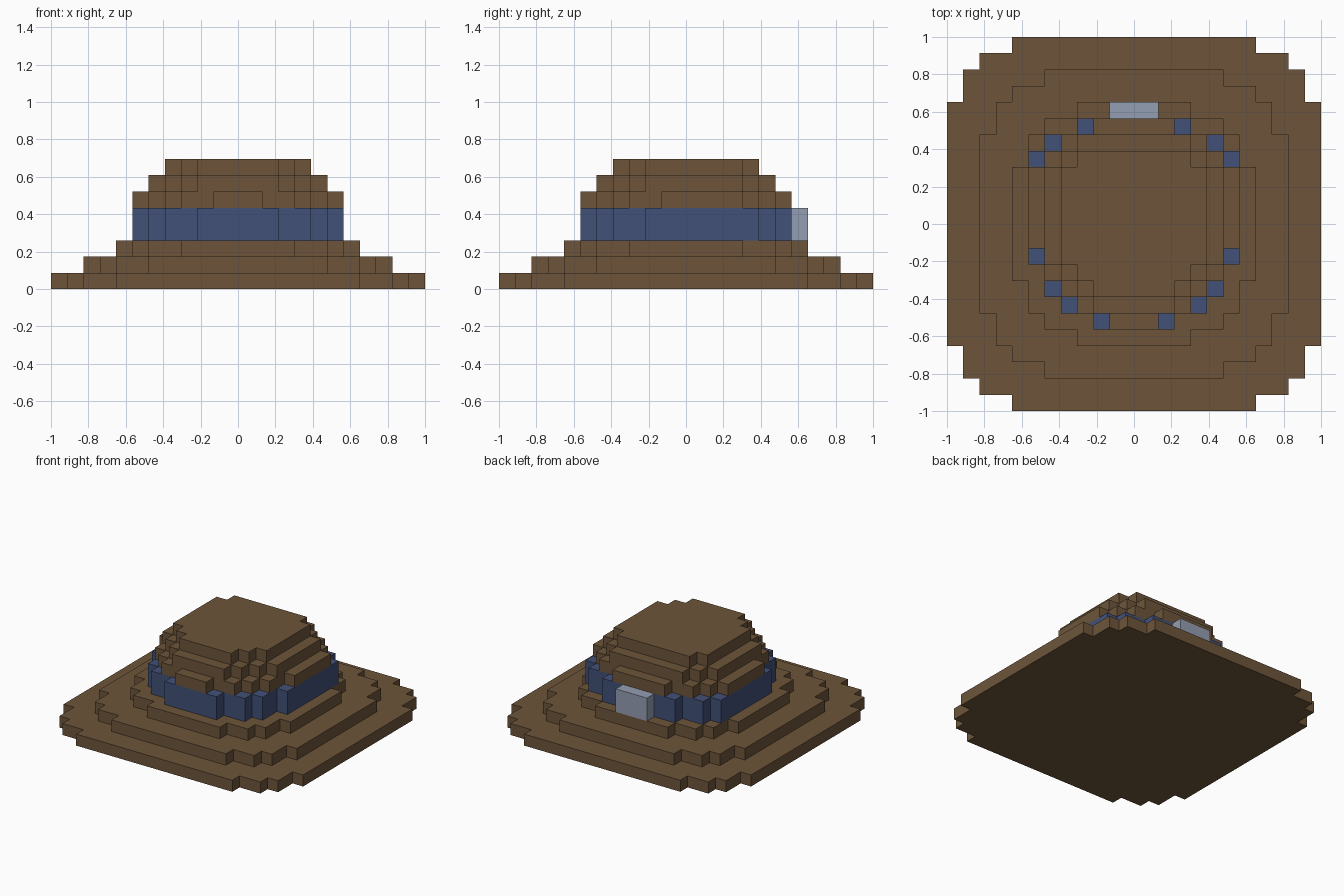
import bpy
import bmesh

if "Cube" in bpy.data.objects:
    bpy.data.objects.remove(bpy.data.objects["Cube"], do_unlink=True)

UNIT = 2 / 23  # size of one block


def make_material(name, color):
    mat = bpy.data.materials.new(name)
    mat.use_nodes = True
    mat.diffuse_color = (*color, 1)
    mat.node_tree.nodes["Principled BSDF"].inputs["Base Color"].default_value = (*color, 1)
    return mat


brown = make_material("brown felt", (0.153, 0.091, 0.042))
blue = make_material("blue ribbon", (0.054, 0.082, 0.188))
silver = make_material("pale grey buckle", (0.296, 0.342, 0.445))


def stepped_side(steps):
    """Corners of a staircase edge, from (depth, half width) steps, outermost first."""
    points = []
    for i, (depth, half) in enumerate(steps):
        points.append((half, depth))
        if i + 1 < len(steps):
            points.append((half, steps[i + 1][0]))
    return points


def layer(name, mat, bottom, height, front, back=None):
    """Extrude a stepped outline, mirrored in x, upward by whole blocks."""
    right = [(x, -y) for x, y in stepped_side(front)]
    right += reversed(stepped_side(back or front))
    outline = right + [(-x, y) for x, y in reversed(right)]
    bm = bmesh.new()
    base = bm.faces.new([bm.verts.new((x * UNIT, y * UNIT, bottom * UNIT)) for x, y in outline])
    top = bmesh.ops.extrude_face_region(bm, geom=[base])["geom"]
    verts = [v for v in top if isinstance(v, bmesh.types.BMVert)]
    bmesh.ops.translate(bm, verts=verts, vec=(0, 0, height * UNIT))
    # the starting face must remain as the underside
    if not any(all(abs(v.co.z - bottom * UNIT) < 1e-5 for v in f.verts) for f in bm.faces):
        bm.faces.new([v for v in bm.verts if v not in verts])
    bmesh.ops.recalc_face_normals(bm, faces=bm.faces)
    mesh = bpy.data.meshes.new(name)
    bm.to_mesh(mesh)
    bm.free()
    mesh.materials.append(mat)
    obj = bpy.data.objects.new(name, mesh)
    bpy.context.collection.objects.link(obj)
    return obj


# Brim: three symmetric tiers
for i, size in enumerate((11.5, 9.5, 7.5)):
    layer(f"brim_tier_{i + 1}", brown, i, 1,
          [(size, size - 4), (size - 1, size - 2), (size - 2, size - 1), (size - 4, size)])

# Ribbon around the crown, squarer at the back
layer("hat_band", blue, 3, 2,
      [(6.5, 2.5), (5.5, 4.5), (4.5, 5.5), (2.5, 6.5)],
      [(6.5, 3.5), (5.5, 5.5), (4.5, 6.5)])

# Crown tiers above the ribbon
layer("crown_lower", brown, 5, 1,
      [(6.5, 1.5), (5.5, 3.5), (4.5, 4.5), (3.5, 5.5), (1.5, 6.5)],
      [(6.5, 2.5), (5.5, 4.5), (4.5, 5.5), (3.5, 6.5)])
layer("crown_middle", brown, 6, 1,
      [(5.5, 2.5), (4.5, 3.5), (3.5, 4.5), (2.5, 5.5)],
      [(5.5, 3.5), (4.5, 4.5), (3.5, 5.5)])
layer("crown_top", brown, 7, 1,
      [(4.5, 2.5), (3.5, 3.5), (2.5, 4.5)],
      [(4.5, 3.5), (3.5, 4.5)])

# Buckle on the back of the ribbon
layer("buckle", silver, 3, 2, [(-6.5, 1.5)], [(7.5, 1.5)])
